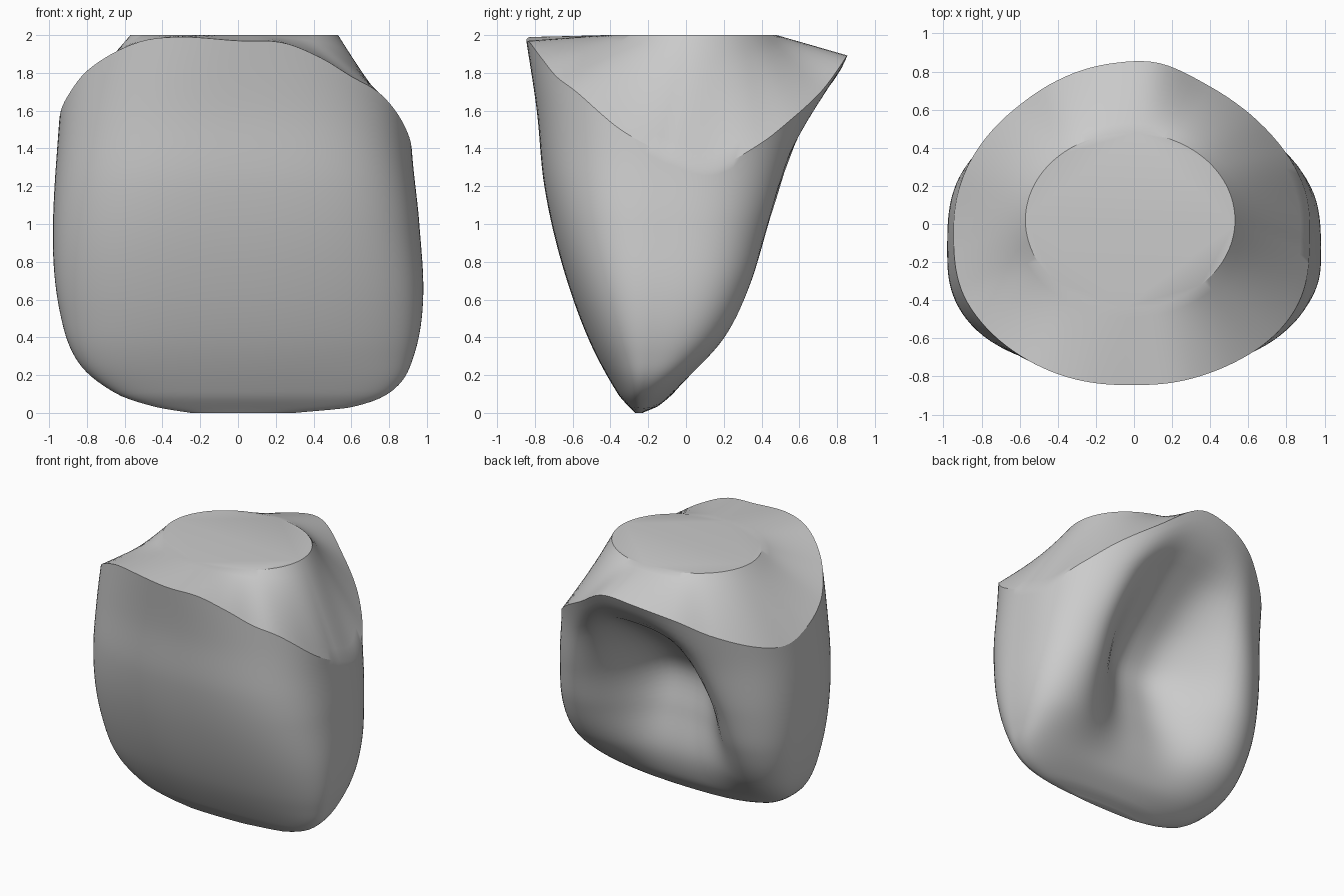
import bpy
import bmesh
from math import sin, cos, pi, exp, degrees
from mathutils import Vector

cube = bpy.data.objects.get("Cube")
if cube:
    bpy.data.objects.remove(cube, do_unlink=True)

COLUMNS, WALL_RINGS, SHOULDER_RINGS = 128, 48, 8


def curve(points):
    """Return a smooth function running through the given (position, value) pairs."""
    def slope(i):
        a, b = points[max(i - 1, 0)], points[min(i + 1, len(points) - 1)]
        return (b[1] - a[1]) / (b[0] - a[0])

    def value(p):
        p = min(max(p, points[0][0]), points[-1][0])
        i = 0
        while i < len(points) - 2 and p > points[i + 1][0]:
            i += 1
        (p0, v0), (p1, v1) = points[i], points[i + 1]
        h = p1 - p0
        t = (p - p0) / h
        return (v0 * (1 + 2 * t) * (1 - t) ** 2 + slope(i) * h * t * (1 - t) ** 2
                + v1 * t * t * (3 - 2 * t) - slope(i + 1) * h * t * t * (1 - t))
    return value


# Silhouette profiles of the wedge, by height
right_reach = curve([(0, .3), (.03, .6), (.12, .82), (.3, .93), (.6, .98), (1, .96), (1.4, .92), (2, .9)])
left_reach = curve([(0, .25), (.03, .43), (.1, .64), (.26, .84), (.52, .94), (.9, .98), (1.5, .95), (2, .9)])
front_y = curve([(0, -.27), (.1, -.36), (.4, -.52), (.8, -.66), (1.2, -.75), (1.6, -.79), (2, -.85)])
back_y = curve([(0, -.23), (.04, -.13), (.2, .08), (.4, .28), (.7, .43), (1, .52), (1.4, .65), (1.88, .85), (2, .9)])
middle_y = curve([(0, -.25), (.3, -.2), (1, -.14), (2, -.08)])

# Squareness of the cross-section, by height
front_square = curve([(0, 2.3), (.4, 2.6), (1, 2.8), (1.5, 2.6), (2, 2.2)])
back_square = curve([(0, 2), (.3, 3.4), (.9, 3.2), (1.4, 2.6), (1.8, 2.3)])

# Depth of the hollow in the back, by height
hollow_depth = curve([(0, 0), (.15, .05), (.4, .24), (.7, .43), (1, .55), (1.2, .49), (1.4, .33), (1.65, .1), (1.86, 0)])

# Height of the sharp rim, by angle round the body
rim_height = curve([(0, 1.37), (20, 1.3), (37, 1.42), (51, 1.57), (65, 1.71), (82, 1.88), (98, 1.87),
                    (116, 1.79), (130, 1.67), (150, 1.54), (165, 1.5), (180, 1.55), (200, 1.67),
                    (215, 1.82), (235, 1.96), (250, 1.99), (270, 1.97), (285, 1.96), (298, 1.88),
                    (309, 1.78), (320, 1.7), (340, 1.5), (360, 1.37)])


def wall_point(angle, share):
    """Point on the rounded wedge, from the lower edge (share 0) to the rim (share 1)."""
    z = rim_height(degrees(angle)) * share
    c, s = cos(angle), sin(angle)
    power = back_square(z) if s > 0 else front_square(z)
    r = (abs(c) ** power + abs(s) ** power) ** (-1 / power)
    x = r * c * (right_reach(z) if c > 0 else left_reach(z))
    middle = middle_y(z)
    y = middle + r * abs(s) * ((back_y(z) if s > 0 else front_y(z)) - middle)
    # Press in the hollow, narrowing upwards and fading out at the rim
    if s > 0:
        width = .6 - .17 * z
        y -= hollow_depth(z) * exp(-(abs(x) / width) ** 3) * min(1, s * 2, (1 - share) * 6)
    return Vector((x, y, z))


def cap_point(angle):
    """Point on the edge of the flat top."""
    return Vector((.55 * cos(angle) - .02, .46 * sin(angle) + .02, 2))


bm = bmesh.new()
angles = [2 * pi * i / COLUMNS for i in range(COLUMNS)]
rings = []

# Wall rings from the lower edge to the rim
for k in range(WALL_RINGS + 1):
    share = (k / WALL_RINGS) ** 1.6
    rings.append([bm.verts.new(wall_point(a, share)) for a in angles])

# Sloping shoulder from the rim to the flat top
for k in range(1, SHOULDER_RINGS + 1):
    t = k / SHOULDER_RINGS
    rings.append([bm.verts.new(wall_point(a, 1).lerp(cap_point(a), t)) for a in angles])

for low, high in zip(rings, rings[1:]):
    for i in range(COLUMNS):
        j = (i + 1) % COLUMNS
        bm.faces.new((low[i], low[j], high[j], high[i]))

# Close the lower edge and the flat top
bm.faces.new(rings[0][::-1])
bm.faces.new(rings[-1])
bmesh.ops.recalc_face_normals(bm, faces=bm.faces)

mesh = bpy.data.meshes.new("hollowed_wedge")
bm.to_mesh(mesh)
bm.free()
body = bpy.data.objects.new("hollowed_wedge", mesh)
bpy.context.collection.objects.link(body)

# Single plain grey
grey = bpy.data.materials.new("plain_grey")
grey.use_nodes = True
colour = (.6, .6, .6, 1)
grey.diffuse_color = colour
grey.node_tree.nodes["Principled BSDF"].inputs["Base Color"].default_value = colour
mesh.materials.append(grey)

bpy.context.view_layer.objects.active = body
body.select_set(True)
bpy.ops.object.shade_smooth_by_angle(angle=pi / 6)
